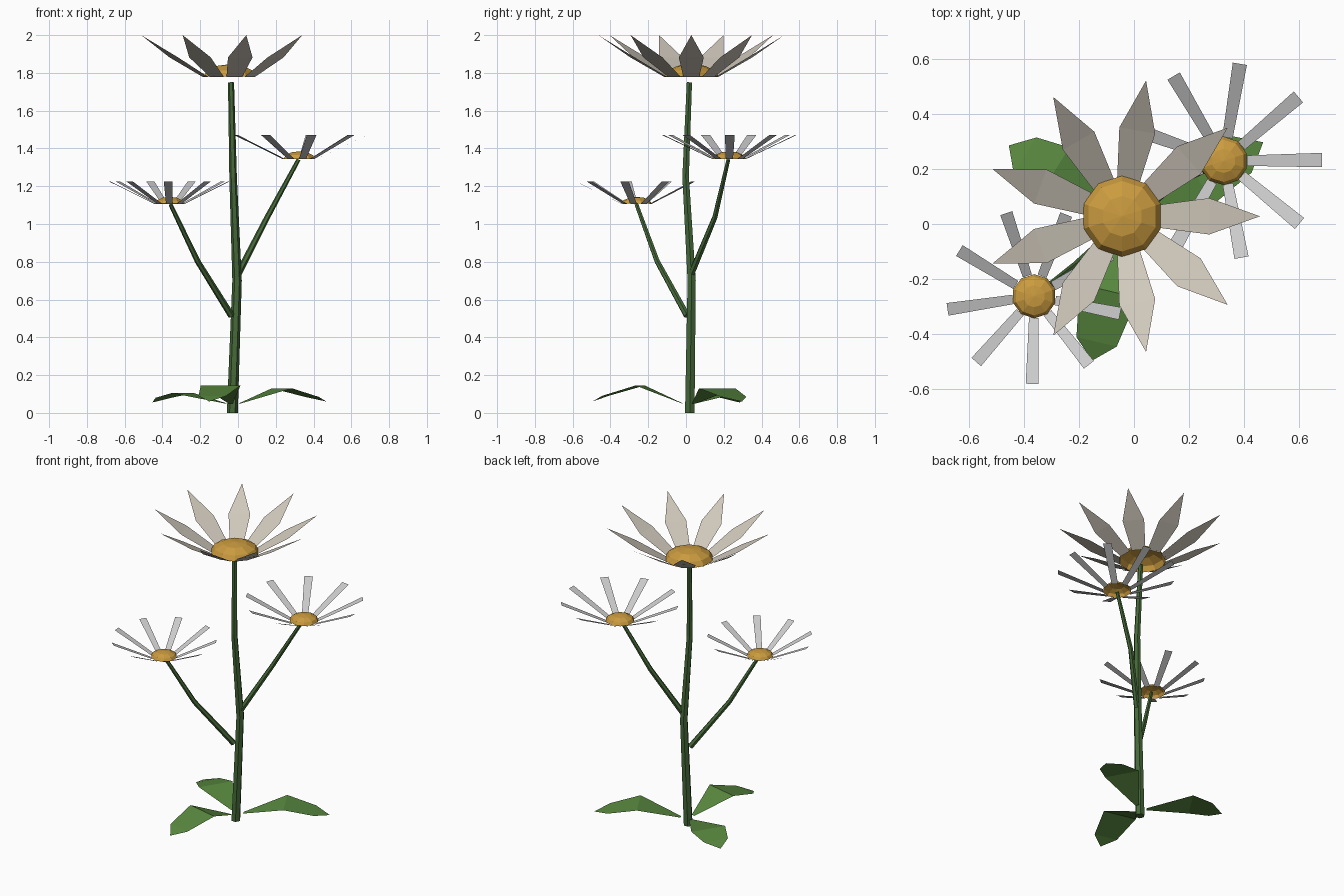
import bpy, math
from mathutils import Vector

if "Cube" in bpy.data.objects:
    bpy.data.objects.remove(bpy.data.objects["Cube"])


def material(name, rgb):
    m = bpy.data.materials.new(name)
    m.diffuse_color = (*rgb, 1)
    m.use_nodes = True
    m.node_tree.nodes["Principled BSDF"].inputs["Base Color"].default_value = m.diffuse_color
    return m


STEM = material("stem_green", (0.06, 0.14, 0.04))
LEAF = material("leaf_green", (0.1, 0.25, 0.05))
GOLD = material("centre_gold", (0.6, 0.33, 0.05))
CREAM = material("cream_petal", (0.63, 0.58, 0.5))
WHITE = material("white_petal", (0.6, 0.6, 0.59))


def make(name, verts, faces, mat):
    me = bpy.data.meshes.new(name)
    me.from_pydata([tuple(v) for v in verts], [], faces)
    me.materials.append(mat)
    ob = bpy.data.objects.new(name, me)
    bpy.context.collection.objects.link(ob)
    return ob


def tube(name, path, radii, sides=6):
    """Tapered low-poly tube along a path."""
    pts = [Vector(p) for p in path]
    verts, faces = [], []
    for i, p in enumerate(pts):
        d = pts[min(i + 1, len(pts) - 1)] - pts[max(i - 1, 0)]
        q = Vector((0, 0, 1)).rotation_difference(d)
        if i == 0 and p.z == 0:
            q.identity()
        for k in range(sides):
            a = math.tau * k / sides
            verts.append(p + q @ Vector((math.cos(a), math.sin(a), 0)) * radii[i])
    for i in range(len(pts) - 1):
        for k in range(sides):
            a, b = i * sides + k, i * sides + (k + 1) % sides
            faces.append((a, b, b + sides, a + sides))
    faces.append(tuple(reversed(range(sides))))
    faces.append(tuple(range((len(pts) - 1) * sides, len(pts) * sides)))
    make(name, verts, faces, STEM)


def blade(origin, angle, rows):
    """Flat strip from rows of (distance, half width, height); half width 0 = point."""
    a = math.radians(angle)
    d = Vector((math.cos(a), math.sin(a), 0))
    n = Vector((-d.y, d.x, 0))
    verts, faces, prev = [], [], None
    for u, w, z in rows:
        c = Vector(origin) + d * u + Vector((0, 0, z))
        row = [len(verts)]
        if w:
            verts += [c - n * w, c + n * w]
            row.append(row[0] + 1)
        else:
            verts.append(c)
        if prev:
            faces.append((prev[0], *row, prev[1]))
        prev = row
    return verts, faces


def flower(name, centre, offset, rows, radius, height, mat):
    # ring of nine petals
    verts, faces = [], []
    for i in range(9):
        v, f = blade(centre, offset + 40 * i, rows)
        faces += [tuple(k + len(verts) for k in q) for q in f]
        verts += v
    make(name + "_petals", verts, faces, mat)
    # faceted open dome in the middle
    n, c = 10, Vector(centre)
    verts, faces = [], []
    for r, z in ((1, 0.05), (0.87, 0.5), (0.5, 0.87)):
        for k in range(n):
            a = math.tau * (k + 0.5) / n
            verts.append(c + Vector((radius * r * math.cos(a), radius * r * math.sin(a), height * z)))
    verts.append(c + Vector((0, 0, height)))
    for k in range(n):
        j = (k + 1) % n
        for s in (0, n):
            faces.append((s + k, s + j, s + n + j, s + n + k))
        faces.append((2 * n + k, 2 * n + j, 3 * n))
    make(name + "_centre", verts, faces, GOLD)


# stems
tube("main_stem", [(-0.03, 0.02, 0), (-0.005, 0.03, 0.7), (-0.026, -0.002, 1.25),
                   (-0.037, 0.018, 1.75)], [0.029, 0.025, 0.02, 0.016])
tube("left_branch", [(-0.035, 0.005, 0.515), (-0.214, -0.153, 0.803),
                     (-0.357, -0.262, 1.103)], [0.018, 0.015, 0.011])
tube("right_branch", [(0.003, 0.03, 0.74), (0.155, 0.153, 1.036),
                      (0.32, 0.224, 1.34)], [0.018, 0.015, 0.011])

# flowers
flower("main_flower", (-0.043, 0.028, 1.777), 0,
       [(0.135, 0.042, 0), (0.316, 0.066, 0.105), (0.5, 0, 0.223)], 0.147, 0.069, CREAM)
flower("left_flower", (-0.362, -0.262, 1.106), 28.6,
       [(0.078, 0.017, 0), (0.318, 0.023, 0.118)], 0.08, 0.038, WHITE)
flower("right_flower", (0.325, 0.229, 1.343), 0.5,
       [(0.085, 0.019, 0), (0.357, 0.026, 0.128)], 0.088, 0.042, WHITE)

# ground leaves
for name, ang, rows in (
        ("front_leaf", 256.7, [(0.04, 0.012, 0.05), (0.27, 0.108, 0.145), (0.46, 0.075, 0.09), (0.53, 0, 0.06)]),
        ("right_leaf", 29, [(0.045, 0.012, 0.05), (0.3, 0.11, 0.13), (0.48, 0.076, 0.085), (0.57, 0, 0.06)]),
        ("left_leaf", 148, [(0.04, 0.012, 0.05), (0.31, 0.11, 0.105), (0.43, 0.078, 0.08), (0.5, 0, 0.055)])):
    v, f = blade((-0.03, 0.02, 0), ang, rows)
    make(name, v, f, LEAF)
